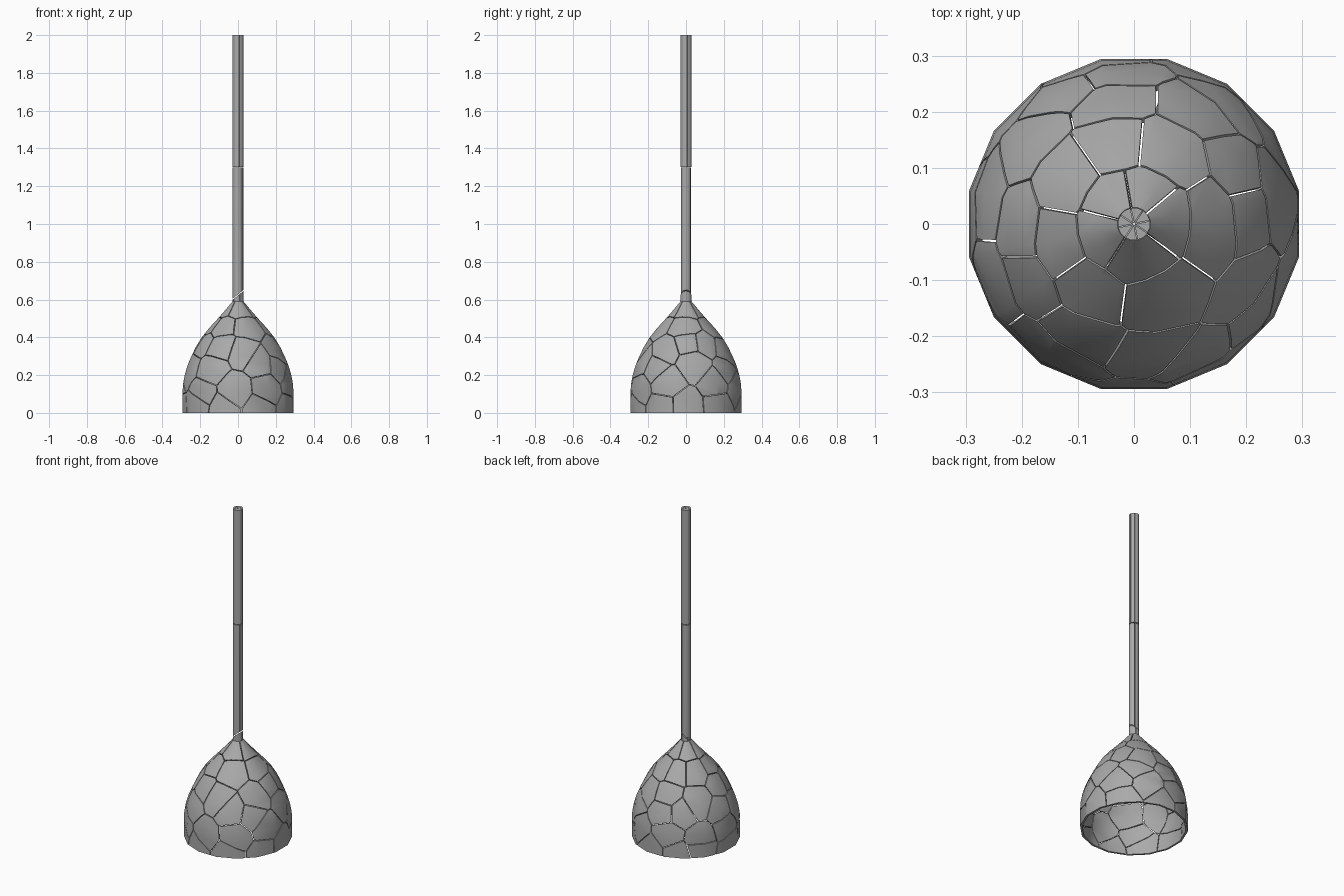
import bpy, bmesh, random
from math import sin, cos, radians
from mathutils import Vector

random.seed(4)
cube = bpy.data.objects.get("Cube")
if cube:
    bpy.data.objects.remove(cube, do_unlink=True)

grey = bpy.data.materials.new("grey metal")
grey.use_nodes = True
grey.diffuse_color = (0.4, 0.4, 0.4, 1)
grey.node_tree.nodes["Principled BSDF"].inputs["Base Color"].default_value = grey.diffuse_color

SIDES, GAP, ROD = 16, 0.004, 0.029
# Radius and height up the bell
PROFILE = [(0.3, 0), (0.3, 0.1), (0.297, 0.15), (0.288, 0.2), (0.273, 0.25), (0.252, 0.3),
           (0.227, 0.35), (0.196, 0.4), (0.155, 0.45), (0.108, 0.5), (0.068, 0.545), (0.03, 0.59)]


def radius_at(z):
    for (r0, z0), (r1, z1) in zip(PROFILE, PROFILE[1:]):
        if z <= z1:
            return r0 + (r1 - r0) * (z - z0) / (z1 - z0)
    return PROFILE[-1][0]


def polar(r, degrees, z):
    a = radians(degrees)
    return Vector((r * cos(a), r * sin(a), z))


def make_object(name, bm):
    mesh = bpy.data.meshes.new(name)
    bm.to_mesh(mesh)
    bm.free()
    mesh.materials.append(grey)
    obj = bpy.data.objects.new(name, mesh)
    bpy.context.collection.objects.link(obj)
    return obj


def select_only(obj):
    bpy.ops.object.select_all(action="DESELECT")
    obj.select_set(True)
    bpy.context.view_layer.objects.active = obj


def smooth(obj):
    select_only(obj)
    bpy.ops.object.shade_smooth_by_angle(angle=radians(35))


def bell():
    bm = bmesh.new()
    step = 360 / SIDES
    rings = [[bm.verts.new(polar(r, (j + 0.5) * step, z)) for j in range(SIDES)]
             for r, z in PROFILE]
    for low, high in zip(rings, rings[1:]):
        for j in range(SIDES):
            k = (j + 1) % SIDES
            bm.faces.new((low[j], low[k], high[k], high[j]))
    return bm


# Centres of the shards: fixed near the neck, scattered rings lower down
seeds = [polar(radius_at(0.555), a, 0.555) for a in (10, 70, 130, 200, 275)]
seeds += [polar(radius_at(0.46), a, 0.46) for a in (0, 65, 105, 145, 195, 235, 290)]
for height, count in ((0.35, 10), (0.24, 9), (0.13, 9), (0.03, 10)):
    for i in range(count):
        z = max(0.02, height + random.uniform(-0.035, 0.035))
        angle = (i + random.uniform(-0.3, 0.3)) * 360 / count + height * 200
        seeds.append(polar(radius_at(z), angle, z))

# Shade broken into cells with narrow cracks between them
shards = bmesh.new()
for seed in seeds:
    bm = bell()
    for other in seeds:
        if other is seed:
            continue
        normal = (other - seed).normalized()
        bmesh.ops.bisect_plane(bm, geom=bm.verts[:] + bm.edges[:] + bm.faces[:], dist=1e-6,
                               plane_co=(seed + other) / 2 - normal * GAP / 2,
                               plane_no=normal, clear_outer=True)
    piece = bpy.data.meshes.new("piece")
    bm.to_mesh(piece)
    bm.free()
    shards.from_mesh(piece)
    bpy.data.meshes.remove(piece)
shade = make_object("lamp_shade", shards)
wall = shade.modifiers.new("wall", "SOLIDIFY")
wall.thickness = 0.012
wall.offset = -1
select_only(shade)
bpy.ops.object.modifier_apply(modifier="wall")
smooth(shade)


# Lengthwise slice of the rod, moved out to leave cracks; its ends may slant
def rod_slice(name, start, end, z0, z1, slant0=0, slant1=0):
    bm = bmesh.new()
    steps = max(2, round((end - start) / 22.5))
    outline = [Vector((0, 0, 0))]
    outline += [polar(ROD - GAP / 2, start + (end - start) * i / steps, 0)
                for i in range(steps + 1)]
    shift = polar(GAP / 2, (start + end) / 2, 0)
    outline = [p + shift for p in outline]
    low = [bm.verts.new((p.x, p.y, z0 + slant0 * p.x)) for p in outline]
    high = [bm.verts.new((p.x, p.y, z1 + slant1 * p.x)) for p in outline]
    for i in range(len(low)):
        k = (i + 1) % len(low)
        bm.faces.new((low[i], low[k], high[k], high[i]))
    bm.faces.new(low[::-1])
    bm.faces.new(high)
    smooth(make_object(name, bm))


# Upper rod split into eight long wedges
for i in range(8):
    rod_slice(f"upper_rod_wedge_{i + 1}", i * 45 + 12, i * 45 + 57, 1.302, 2)

# Lower rod in two long pieces, with a slanting break at the neck
for i, (start, end) in enumerate(((-35, 60), (60, 325))):
    rod_slice(f"lower_rod_{i + 1}", start, end, 0.628, 1.298, slant0=0.8)
for i in range(5):
    rod_slice(f"neck_shard_{i + 1}", i * 72, i * 72 + 72, 0.57, 0.622, slant1=0.8)
